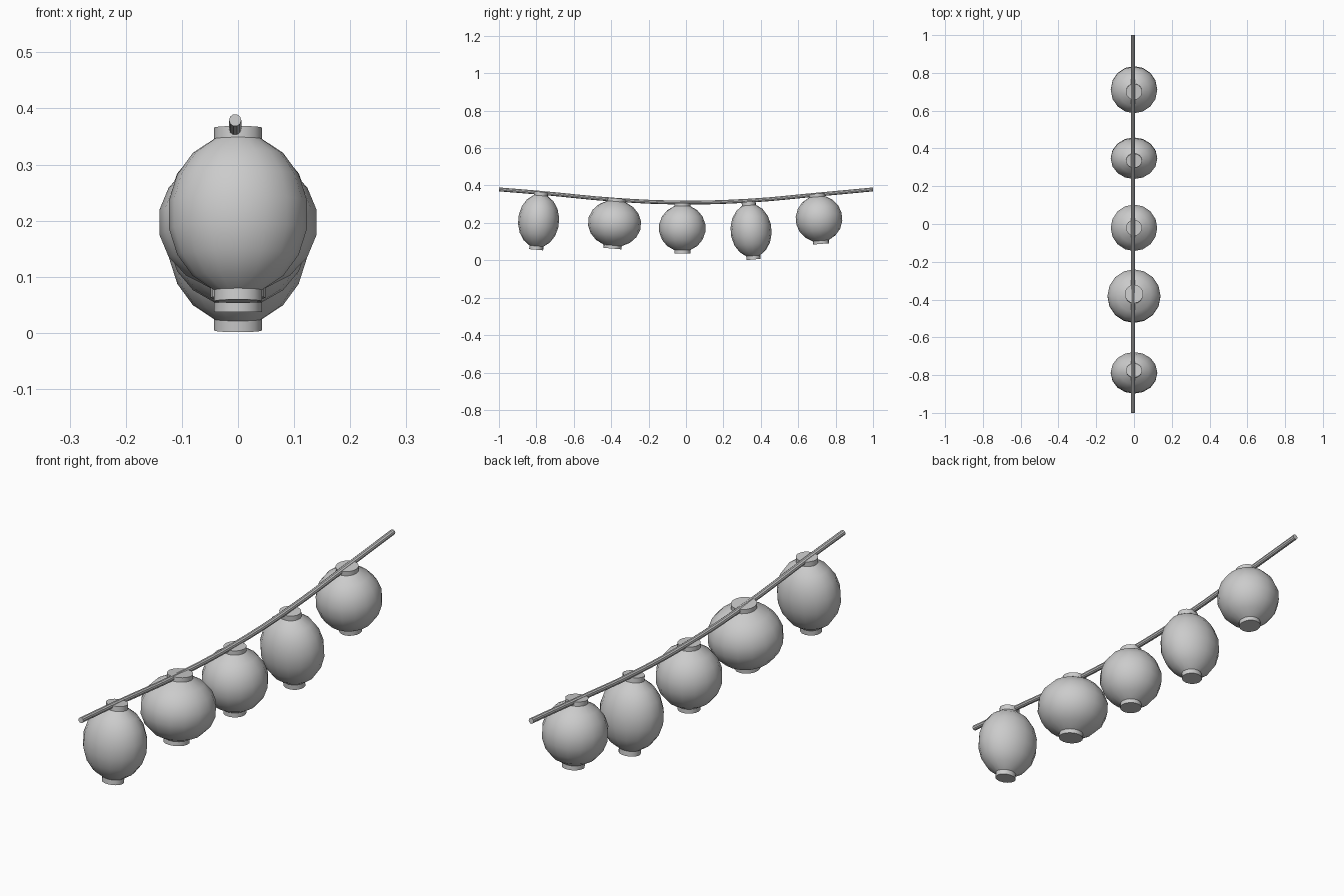
import bpy, bmesh, math

if "Cube" in bpy.data.objects:
    bpy.data.objects.remove(bpy.data.objects["Cube"])

R, SEGMENTS, COLLAR = 0.125, 16, 0.0175

# Half profile: sphere rings cut at 70 degrees, with a short straight collar
profile = [(R * math.cos(math.radians(a)), R * math.sin(math.radians(a)))
           for a in range(-70, 71, 20)]
neck_r, neck_z = profile[-1]
profile = [(neck_r, -neck_z - COLLAR)] + profile + [(neck_r, neck_z + COLLAR)]


def smooth(obj):
    bpy.ops.object.select_all(action='DESELECT')
    obj.select_set(True)
    bpy.context.view_layer.objects.active = obj
    bpy.ops.object.shade_smooth_by_angle(angle=math.radians(35))


def lantern(name, y, z, tilt, scale):
    bm = bmesh.new()
    rings = []
    for r, h in profile:
        rings.append([bm.verts.new((r * math.cos(t), r * math.sin(t), h))
                      for t in (2 * math.pi * i / SEGMENTS for i in range(SEGMENTS))])
    for low, high in zip(rings, rings[1:]):
        for i in range(SEGMENTS):
            j = (i + 1) % SEGMENTS
            bm.faces.new((low[i], low[j], high[j], high[i]))
    bm.faces.new(rings[0][::-1])
    bm.faces.new(rings[-1])
    mesh = bpy.data.meshes.new(name)
    bm.to_mesh(mesh)
    bm.free()
    obj = bpy.data.objects.new(name, mesh)
    bpy.context.collection.objects.link(obj)
    obj.location = (0, y, z)
    obj.rotation_euler = (tilt, 0, 0)
    obj.scale = scale
    smooth(obj)


# Five paper lanterns, each tilted to follow the cord
tall, wide, ball = (1, 0.88, 1.15), (1.14, 1.14, 1), (1, 1, 1)
for i, (y, z, tilt, scale) in enumerate([
        (-0.788, 0.211, -0.085, tall),
        (-0.382, 0.197, -0.085, wide),
        (-0.020, 0.172, 0.0, ball),
        (0.348, 0.159, 0.085, tall),
        (0.711, 0.222, 0.085, ball)]):
    lantern(f"lantern_{i + 1}", y, z, tilt, scale)

# Sagging cord
path = [(-1, 0.379), (-0.78, 0.361), (-0.37, 0.323), (-0.02, 0.309),
        (0.34, 0.319), (0.7, 0.351), (1, 0.379)]
curve = bpy.data.curves.new("cord", 'CURVE')
curve.dimensions = '3D'
curve.bevel_depth = 0.011
curve.bevel_resolution = 3
curve.use_fill_caps = True
curve.resolution_u = 4
spline = curve.splines.new('BEZIER')
spline.bezier_points.add(len(path) - 1)
for p, (y, z) in zip(spline.bezier_points, path):
    p.co = (-0.005, y, z)
    p.handle_left_type = p.handle_right_type = 'AUTO'
cord = bpy.data.objects.new("cord", curve)
bpy.context.collection.objects.link(cord)
bpy.ops.object.select_all(action='DESELECT')
cord.select_set(True)
bpy.context.view_layer.objects.active = cord
bpy.ops.object.convert(target='MESH')
smooth(bpy.context.view_layer.objects.active)
